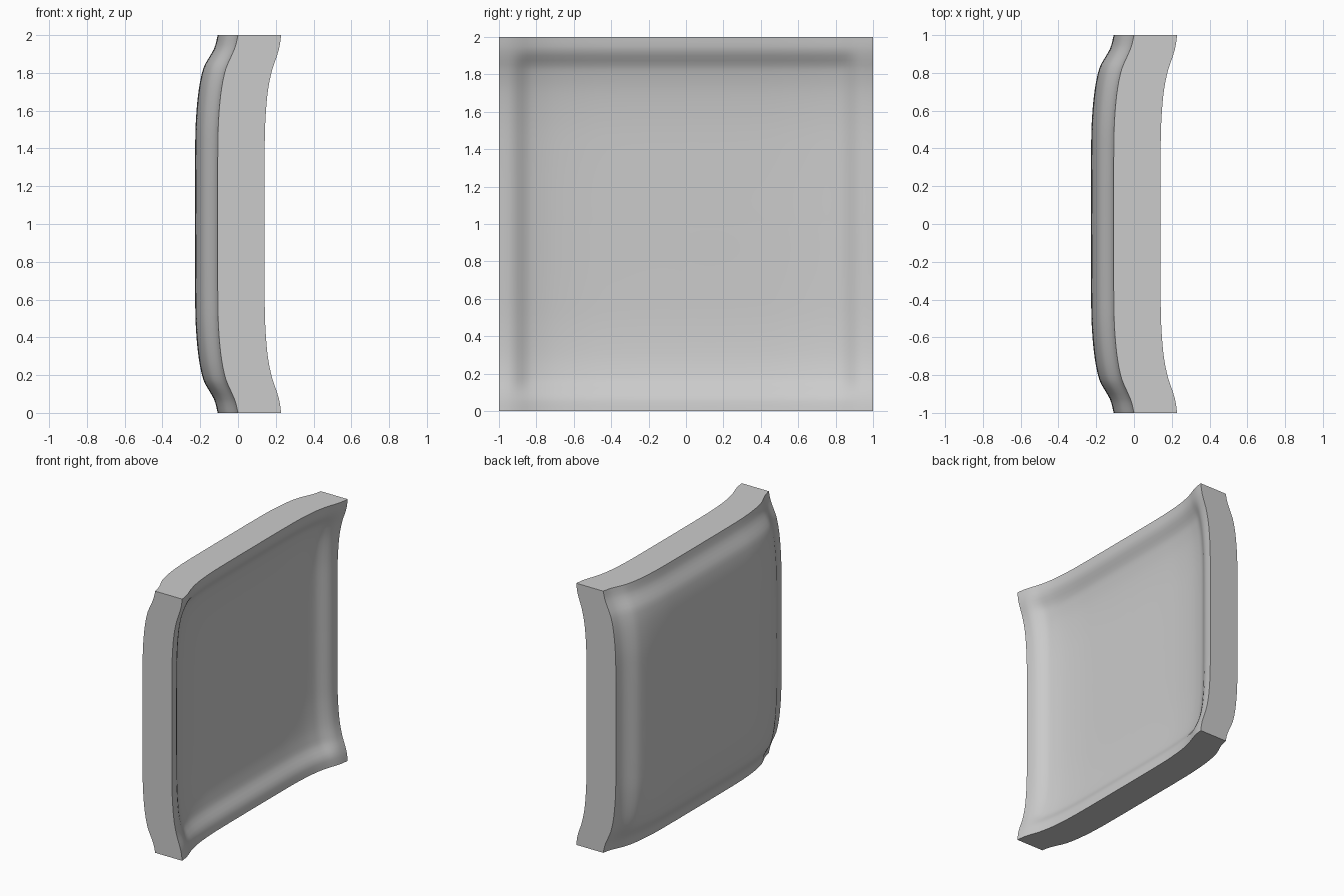
import bpy, bmesh, math

cube = bpy.data.objects.get("Cube")
if cube:
    bpy.data.objects.remove(cube, do_unlink=True)

# Drop from the rim, as (distance from edge, depth)
BACK = [(0, 0), (.06, .014), (.11, .035), (.18, .065), (.29, .088), (.45, .103), (.62, .107), (1, .108)]
FRONT = [(0, 0), (.06, .008), (.11, .022), (.18, .046), (.29, .069), (.45, .083), (.62, .087), (1, .088)]


def drop(points, d):
    """Smooth cubic interpolation through the profile points."""
    def slope(i):
        a, b = points[max(i - 1, 0)], points[min(i + 1, len(points) - 1)]
        return (b[1] - a[1]) / (b[0] - a[0])
    for i in range(len(points) - 1):
        (x0, y0), (x1, y1) = points[i], points[i + 1]
        if d <= x1 + 1e-6:
            h = x1 - x0
            t = (d - x0) / h
            bend = t * (1 - t) * h * (slope(i) * (1 - t) - slope(i + 1) * t)
            return y0 + (y1 - y0) * t * t * (3 - 2 * t) + bend
    return points[-1][1]


def step(d):
    """Ramp from the flat rim into the inner field."""
    t = min(max((d - .06) / .11, 0), 1)
    return t * t * (3 - 2 * t)


# Square sheet extruded into a slab, then each side dished inside its rim
bm = bmesh.new()
bmesh.ops.create_grid(bm, x_segments=80, y_segments=80, size=1)
sheet = list(bm.verts)
result = bmesh.ops.extrude_face_region(bm, geom=list(bm.faces), use_keep_orig=True)
front = [v for v in result["geom"] if isinstance(v, bmesh.types.BMVert)]
for verts, points, rim, inset in ((sheet, BACK, 0, .012), (front, FRONT, .228, .024)):
    for v in verts:
        a, b = v.co.x, v.co.y
        da, db = max(0, 1 - abs(a)), max(0, 1 - abs(b))
        depth = drop(points, da) + drop(points, db) + inset * step(da) * step(db)
        v.co = (rim - depth, a, b + 1)
bmesh.ops.recalc_face_normals(bm, faces=bm.faces)

mesh = bpy.data.meshes.new("curved_panel")
bm.to_mesh(mesh)
bm.free()
panel = bpy.data.objects.new("curved_panel", mesh)
bpy.context.collection.objects.link(panel)

# Plain grey
grey = bpy.data.materials.new("light_grey")
grey.use_nodes = True
colour = (.6, .6, .6, 1)
grey.diffuse_color = colour
grey.node_tree.nodes["Principled BSDF"].inputs["Base Color"].default_value = colour
mesh.materials.append(grey)

# Smooth faces with crisp borders
bpy.ops.object.select_all(action="DESELECT")
panel.select_set(True)
bpy.context.view_layer.objects.active = panel
bpy.ops.object.shade_smooth_by_angle(angle=math.radians(40))
